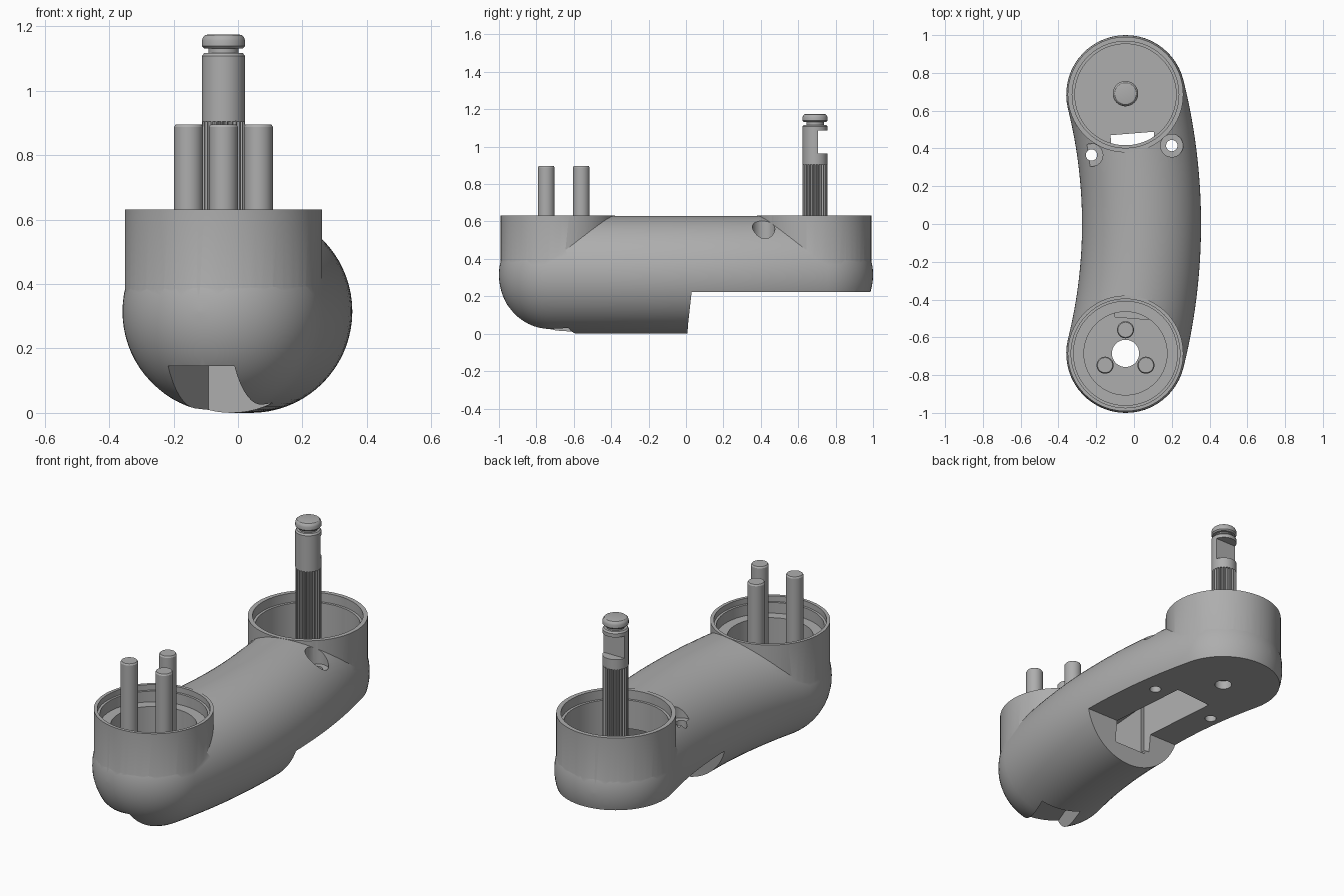
import bpy, bmesh
from math import pi, sin, cos, sqrt, radians, asin
from mathutils import Vector

if "Cube" in bpy.data.objects:
    bpy.data.objects.remove(bpy.data.objects["Cube"], do_unlink=True)

grey = bpy.data.materials.new("plain_grey")
grey.use_nodes = True
colour = (0.42, 0.42, 0.42, 1)
grey.diffuse_color = colour
grey.node_tree.nodes["Principled BSDF"].inputs["Base Color"].default_value = colour

CUP_X, CUP_Y = -0.045, 0.685   # the end cups sit at plus and minus CUP_Y
RADIUS = 0.315                 # tube and dome radius
BEND = 2.84                    # bend radius of the arm


def loft(name, rings):
    """Skin closed rings of equal length and cap both ends."""
    bm = bmesh.new()
    loops = [[bm.verts.new(p) for p in ring] for ring in rings]
    for a, b in zip(loops, loops[1:]):
        for i in range(len(a)):
            j = (i + 1) % len(a)
            bm.faces.new((a[i], a[j], b[j], b[i]))
    bm.faces.new(loops[0][::-1])
    bm.faces.new(loops[-1])
    bmesh.ops.recalc_face_normals(bm, faces=bm.faces)
    mesh = bpy.data.meshes.new(name)
    bm.to_mesh(mesh)
    bm.free()
    mesh.materials.append(grey)
    obj = bpy.data.objects.new(name, mesh)
    bpy.context.collection.objects.link(obj)
    return obj


def lathe(name, x, y, profile, n=64):
    """Turn (radius, height) pairs about a vertical axis."""
    return loft(name, [[(x + r * cos(2 * pi * i / n), y + r * sin(2 * pi * i / n), z)
                        for i in range(n)] for r, z in profile])


def box(name, centre, size, turn=0.0):
    cx, cy, cz = centre
    w, d, h = (s / 2 for s in size)
    corners = [(-w, -d), (w, -d), (w, d), (-w, d)]
    c, s = cos(turn), sin(turn)
    return loft(name, [[(cx + x * c - y * s, cy + x * s + y * c, cz + z)
                        for x, y in corners] for z in (-h, h)])


def combine(target, tool, operation="DIFFERENCE"):
    mod = target.modifiers.new(tool.name, "BOOLEAN")
    mod.operation, mod.solver, mod.object = operation, "EXACT", tool
    bpy.context.view_layer.objects.active = target
    bpy.ops.object.modifier_apply(modifier=mod.name)
    bpy.data.objects.remove(tool, do_unlink=True)


def smooth(obj, angle=30):
    bpy.ops.object.select_all(action="DESELECT")
    obj.select_set(True)
    bpy.context.view_layer.objects.active = obj
    bpy.ops.object.shade_smooth_by_angle(angle=radians(angle))


# Curved arm: a round tube along an arc with a dome at each end
end = asin(CUP_Y / BEND)
stations = []
for k in range(14):                                   # front dome
    t = pi / 2 * (1 - k / 14) * 0.99
    stations.append((-end, -RADIUS * sin(t), RADIUS * cos(t)))
stations += [(-end + 2 * end * k / 24, 0, RADIUS) for k in range(25)]
stations += [(-a, -off, r) for a, off, r in reversed(stations[:14])]
rings = []
for a, off, r in stations:
    out = Vector((cos(a), sin(a), 0))
    along = Vector((-sin(a), cos(a), 0))
    mid = Vector((0.04 - BEND, 0, RADIUS)) + out * BEND + along * off
    rings.append([mid + out * r * cos(2 * pi * i / 72) + Vector((0, 0, r * sin(2 * pi * i / 72)))
                  for i in range(72)])
arm = loft("curved_arm", rings)

# Cup walls on both ends
for side in (-1, 1):
    combine(arm, lathe("cup_wall", CUP_X, side * CUP_Y,
                       [(0.306, 0.315), (0.306, 0.631)], 96), "UNION")

# Lower rear half cut away
step = [(0.0, -0.1), (0.012, 0.06), (0.03, 0.222), (1.2, 0.222), (1.2, -0.1)]
combine(arm, loft("rear_step", [[(x, y, z) for y, z in step] for x in (-0.8, 0.8)]))

# Stepped bores in the cups
combine(arm, lathe("front_bore", CUP_X, -CUP_Y,
                   [(0.22, 0.2), (0.22, 0.54), (0.275, 0.54), (0.275, 0.6),
                    (0.288, 0.6), (0.288, 0.7)], 96))
combine(arm, lathe("rear_bore", CUP_X, CUP_Y,
                   [(0.268, 0.28), (0.268, 0.58), (0.282, 0.58), (0.282, 0.7)], 96))

# Holes through the cup floors
combine(arm, lathe("front_hole", CUP_X, -CUP_Y, [(0.072, -0.1), (0.072, 0.3)], 48))
combine(arm, lathe("rear_hole", CUP_X, CUP_Y, [(0.045, 0.1), (0.045, 0.35)], 32))

# Slot under the front end and cable channels inside the arm
combine(arm, box("front_slot", (-0.085, -0.84, 0.0225), (0.215, 0.53, 0.245), -0.36))
combine(arm, box("rear_channel", (0.01, 0.235, 0.27), (0.23, 0.49, 0.3), 0.08))
combine(arm, box("front_channel", (0.02, -0.235, 0.25), (0.2, 0.53, 0.3), -0.08))

# Countersunk screw holes beside the rear cup
for x, y in ((0.2, 0.415), (-0.225, 0.365)):
    combine(arm, lathe("screw_seat", x, y, [(0.06, 0.5), (0.06, 0.8)], 40))
    combine(arm, lathe("screw_hole", x, y, [(0.03, 0.1), (0.03, 0.6)], 32))
smooth(arm)

# Three contact pins in the front cup
for k in range(3):
    a = pi / 2 + k * 2 * pi / 3
    pin = lathe("contact_pin", CUP_X + 0.125 * cos(a), -CUP_Y + 0.125 * sin(a),
                [(0.045, 0.19), (0.045, 0.888), (0.04, 0.896)], 40)
    smooth(pin)

# Ribbed lower shaft
teeth = 26
ribs = []
for i in range(teeth * 4):
    a = 2 * pi * i / (teeth * 4)
    r = 0.067 if i % 4 < 2 else 0.058
    ribs.append((CUP_X + r * cos(a), CUP_Y + 0.005 + r * sin(a)))
shaft = loft("ribbed_shaft", [[(x, y, z) for x, y in ribs] for z in (0.27, 0.908)])

# Smooth upper shaft with a neck, a rounded cap and a notch at the back
top = lathe("shaft_top", CUP_X, CUP_Y + 0.005,
            [(0.067, 0.905), (0.067, 1.108), (0.06, 1.117), (0.047, 1.117), (0.047, 1.132),
             (0.06, 1.132), (0.067, 1.139), (0.067, 1.156), (0.064, 1.166),
             (0.057, 1.173), (0.048, 1.175)], 48)
combine(top, box("notch", (CUP_X, CUP_Y + 0.095, 1.025), (0.3, 0.15, 0.125)))
smooth(top)
